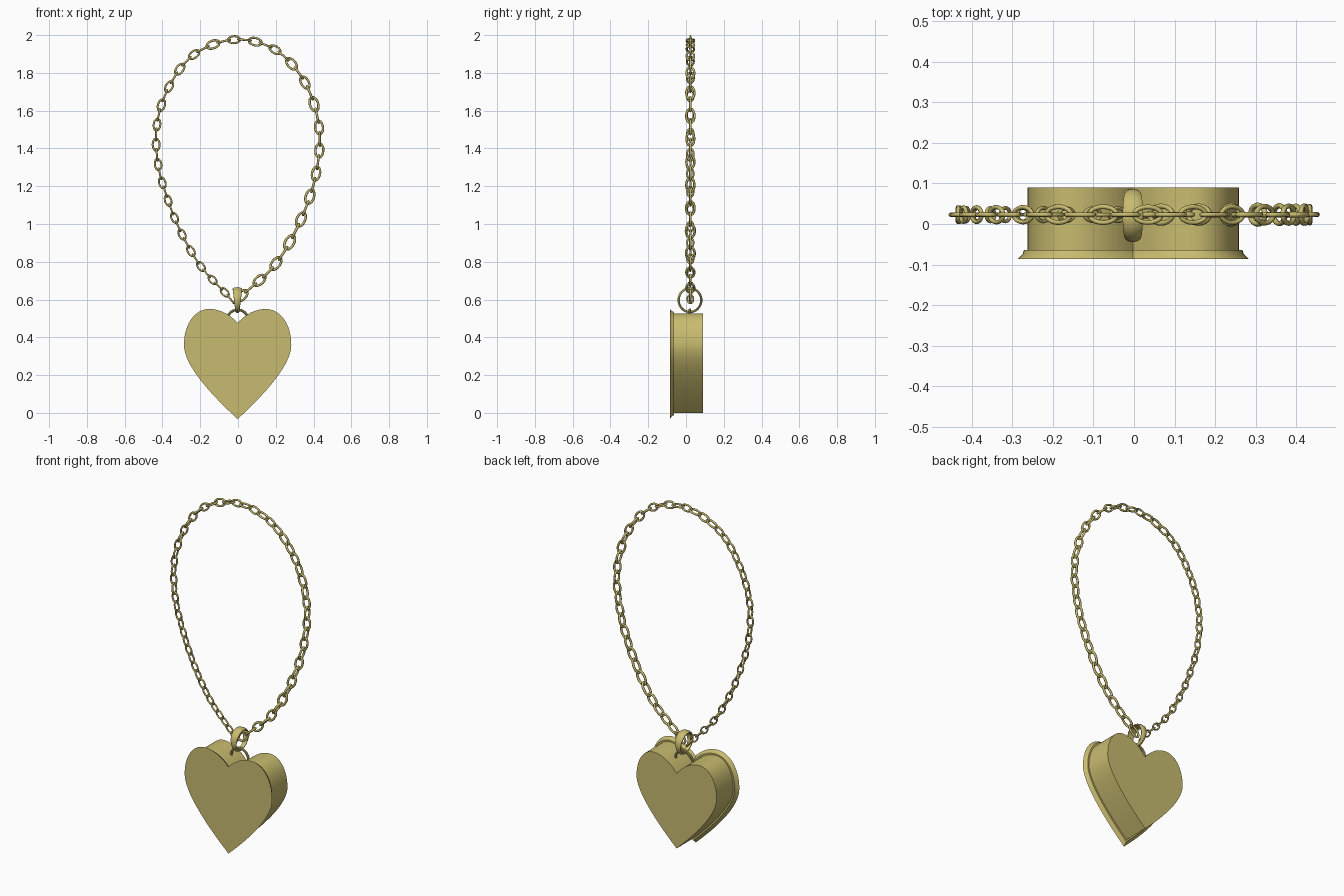
import bpy, bmesh
from math import sin, cos, pi
from mathutils import Vector

if "Cube" in bpy.data.objects:
    bpy.data.objects.remove(bpy.data.objects["Cube"])

gold = bpy.data.materials.new("gold")
gold.diffuse_color = (0.58, 0.50, 0.16, 1)
gold.use_nodes = True
gold.node_tree.nodes["Principled BSDF"].inputs["Base Color"].default_value = gold.diffuse_color
CHAIN_Y = 0.023
Y = Vector((0, 1, 0))


def finish(name, bm, angle=35):
    bmesh.ops.recalc_face_normals(bm, faces=bm.faces)
    me = bpy.data.meshes.new(name)
    bm.to_mesh(me)
    bm.free()
    ob = bpy.data.objects.new(name, me)
    bpy.context.collection.objects.link(ob)
    me.materials.append(gold)
    bpy.ops.object.select_all(action='DESELECT')
    ob.select_set(True)
    bpy.context.view_layer.objects.active = ob
    bpy.ops.object.shade_smooth_by_angle(angle=angle * pi / 180)
    return ob


def skin(bm, rings, closed=False):
    """Join successive vertex loops with quads."""
    vs = [[bm.verts.new(p) for p in r] for r in rings]
    n = len(vs[0])
    for i in range(len(vs) if closed else len(vs) - 1):
        a, b = vs[i], vs[(i + 1) % len(vs)]
        for j in range(n):
            k = (j + 1) % n
            bm.faces.new((a[j], a[k], b[k], b[j]))
    return vs


def oval_link(bm, centre, u, v, a, b, r, seg=20, sides=8):
    """Round wire bent to an ellipse with half axes a along u and b along v."""
    w = u.cross(v)
    rings = []
    for i in range(seg):
        t = 2 * pi * i / seg
        p = centre + u * a * cos(t) + v * b * sin(t)
        n = (u * b * cos(t) + v * a * sin(t)).normalized()
        rings.append([p + r * (n * cos(s) + w * sin(s))
                      for s in (2 * pi * j / sides for j in range(sides))])
    skin(bm, rings, True)


# heart outline: right half from three Bezier segments, then mirrored
def bezier(p, n):
    p = [Vector(q) for q in p]
    return [p[0] * (1 - t) ** 3 + p[1] * 3 * t * (1 - t) ** 2
            + p[2] * 3 * t * t * (1 - t) + p[3] * t ** 3
            for t in (i / n for i in range(n))]


half = (bezier([(0, .44), (.04, .49), (.09, .526), (.15, .526)], 10)
        + bezier([(.15, .526), (.21, .526), (.26, .46), (.26, .36)], 14)
        + bezier([(.26, .36), (.26, .27), (.14, .13), (0, 0)], 16))
outline = half + [Vector((0, 0))] + [Vector((-p.x, p.y)) for p in half[:0:-1]]


def inset(pts, d):
    out = []
    for i, p in enumerate(pts):
        e1 = (p - pts[i - 1]).normalized()
        e2 = (pts[(i + 1) % len(pts)] - p).normalized()
        n1, n2 = Vector((e1.y, -e1.x)), Vector((e2.y, -e2.x))
        m = (n1 + n2).normalized()
        out.append(p - m * d / m.dot(n1))
    return out


# heart pendant: flat back, small front ledge, then chamfered front plate
bm = bmesh.new()
layers = [(0.09, 0), (-0.064, 0), (-0.064, 0.009), (-0.074, 0.012), (-0.086, 0.024)]
vs = skin(bm, [[(p.x - .002, y, p.y) for p in inset(outline, d)] for y, d in layers])
bm.faces.new(vs[0])
bm.faces.new(vs[-1])
finish("heart_pendant", bm)

# jump ring sunk into the notch of the heart
bm = bmesh.new()
oval_link(bm, Vector((-.002, .02, .49)), Vector((1, 0, 0)), Vector((0, 0, 1)),
          .056, .056, .007, 40, 10)
finish("jump_ring", bm)

# bail: domed band in the side plane, wide on top and narrow below
bm = bmesh.new()
rings = []
for i in range(40):
    t = 2 * pi * i / 40
    w = .018 + .007 * sin(t)
    ring = []
    for x, r in ((-1, .054), (-1, .058), (-.7, .063), (0, .066),
                 (.7, .063), (1, .058), (1, .054)):
        ring.append((-.003 + x * w, .021 + r * cos(t), .597 + r * 1.04 * sin(t)))
    rings.append(ring)
skin(bm, rings, True)
finish("bail", bm)

# chain: path points every four links, links growing from left end to right end
path = [(-.07, .638), (-.196, .775), (-.296, .944), (-.37, 1.124), (-.423, 1.315),
        (-.429, 1.526), (-.365, 1.727), (-.233, 1.897), (-.021, 1.976),
        (.196, 1.923), (.354, 1.749), (.429, 1.511), (.413, 1.267),
        (.333, 1.024), (.201, .791), (.02, .62)]
path = [Vector((x, CHAIN_Y, z)) for x, z in path]
path = [2 * path[0] - path[1]] + path + [2 * path[-1] - path[-2]]


def on_path(s):
    i = min(max(int(s), 0), len(path) - 4)
    t = s - i
    a, b, c, d = path[i:i + 4]
    k1, k2, k3 = (c - a) / 2, a - 2.5 * b + 2 * c - d / 2, (d - a) / 2 + 1.5 * (b - c)
    return b + k1 * t + k2 * t * t + k3 * t ** 3, k1 + 2 * k2 * t + 3 * k3 * t * t


bm = bmesh.new()
for i in range(-1, 61):
    p, tangent = on_path(i / 4)
    pitch = tangent.length / 4
    u = tangent.normalized()
    v = u.cross(Y) if i % 2 == 0 else Y
    oval_link(bm, p, u, v, .6 * pitch, .34 * pitch, .1 * pitch)
finish("chain", bm, 60)
